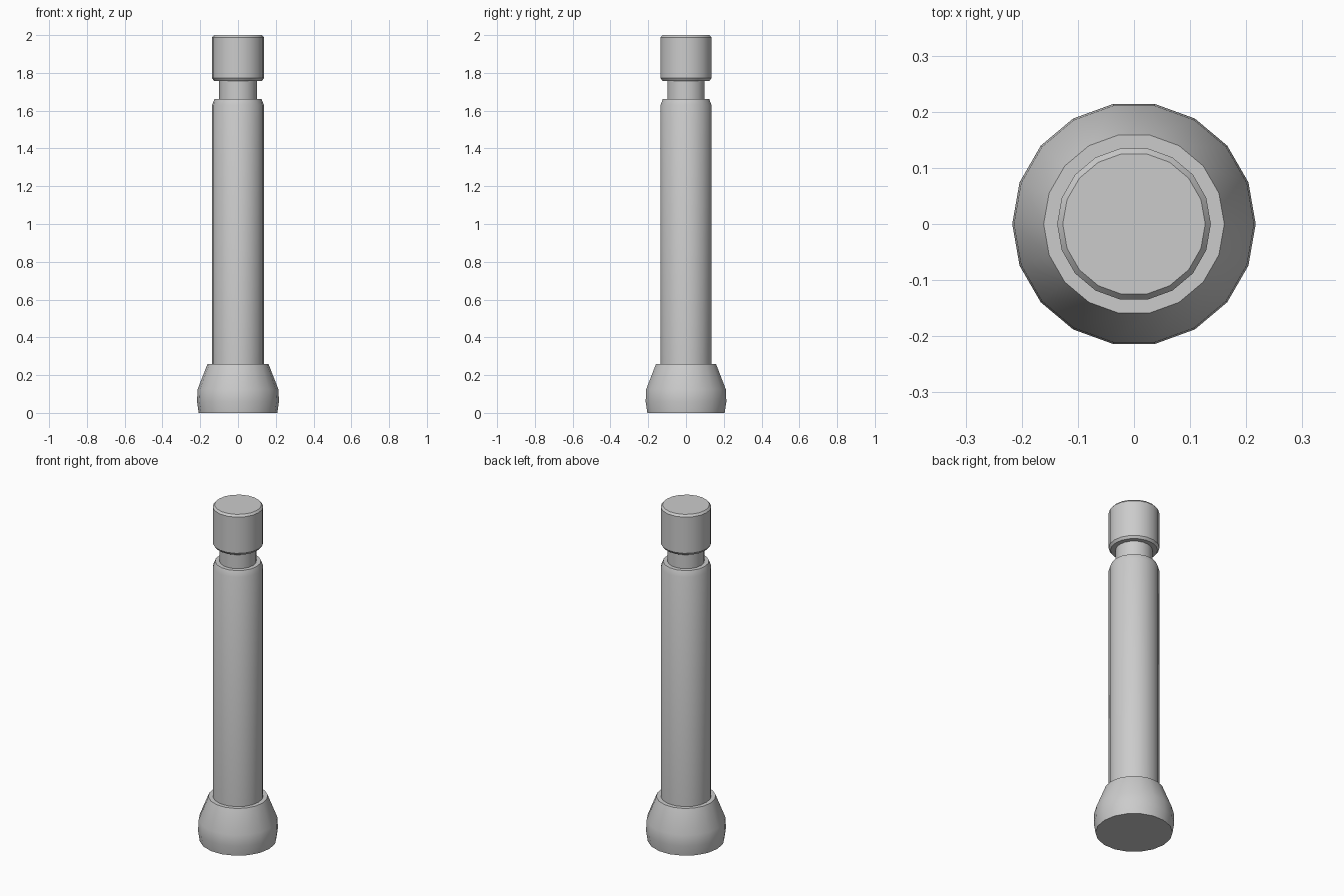
import bpy
import bmesh
import math

cube = bpy.data.objects.get("Cube")
if cube:
    bpy.data.objects.remove(cube, do_unlink=True)

SIDES = 18

grey = bpy.data.materials.new("plain grey")
grey.use_nodes = True
colour = (0.6, 0.6, 0.6, 1.0)
grey.diffuse_color = colour
grey.node_tree.nodes["Principled BSDF"].inputs["Base Color"].default_value = colour


def turned_part(name, profile):
    """Revolve (radius, height) points around z and cap both ends."""
    bm = bmesh.new()
    rings = []
    for radius, z in profile:
        angles = [math.tau * i / SIDES for i in range(SIDES)]
        rings.append([bm.verts.new((radius * math.cos(a), radius * math.sin(a), z))
                      for a in angles])
    for low, high in zip(rings, rings[1:]):
        for i in range(SIDES):
            j = (i + 1) % SIDES
            bm.faces.new((low[i], low[j], high[j], high[i]))
    bm.faces.new(rings[0][::-1])
    bm.faces.new(rings[-1])
    mesh = bpy.data.meshes.new(name)
    bm.to_mesh(mesh)
    bm.free()
    mesh.materials.append(grey)
    obj = bpy.data.objects.new(name, mesh)
    bpy.context.collection.objects.link(obj)
    bpy.ops.object.select_all(action="DESELECT")
    obj.select_set(True)
    bpy.context.view_layer.objects.active = obj
    bpy.ops.object.shade_smooth_by_angle(angle=math.radians(35))
    return obj


# Flared foot with a flat shoulder
turned_part("base", [(0.208, 0), (0.217, 0.06), (0.214, 0.125), (0.161, 0.26)])
# Long shaft with a chamfered upper rim
turned_part("shaft", [(0.137, 0.25), (0.137, 1.63), (0.124, 1.663)])
# Narrow neck between shaft and cap
turned_part("neck", [(0.1, 1.65), (0.1, 1.77)])
# Cap with small chamfers on both rims
turned_part("cap", [(0.127, 1.758), (0.137, 1.772), (0.137, 1.988), (0.127, 2.0)])
